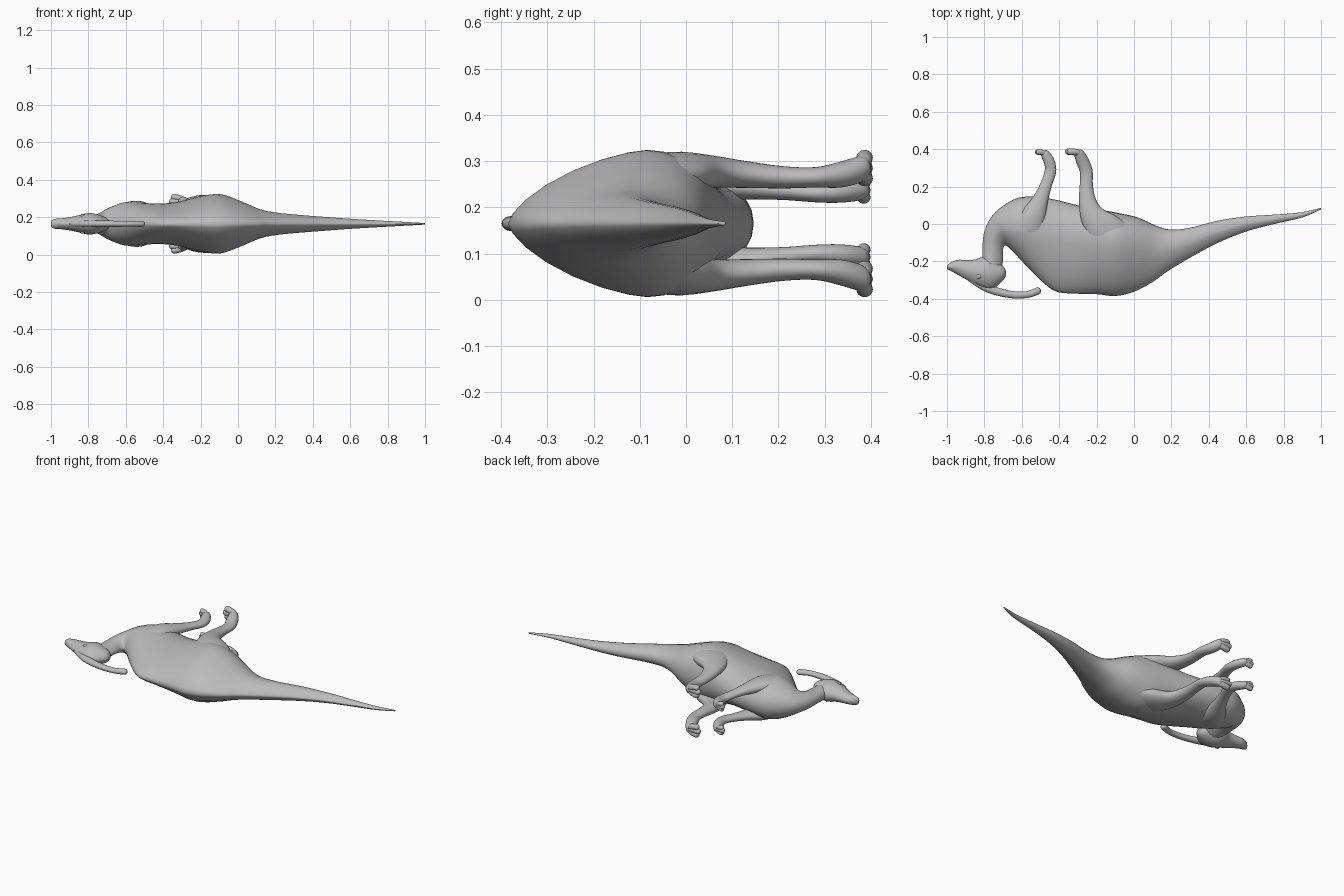
import bpy, bmesh, math
from mathutils import Vector

if "Cube" in bpy.data.objects:
    bpy.data.objects.remove(bpy.data.objects["Cube"], do_unlink=True)

MID = 0.165          # height of the symmetry plane
SIDES = 28

skin = bpy.data.materials.new("grey_skin")
skin.use_nodes = True
skin.diffuse_color = (0.5, 0.5, 0.5, 1)
skin.node_tree.nodes["Principled BSDF"].inputs["Base Color"].default_value = (0.5, 0.5, 0.5, 1)


def smooth_rows(rows, steps=4):
    """Catmull-Rom interpolation between the given rows."""
    out = []
    for i in range(len(rows) - 1):
        p = [rows[max(0, min(len(rows) - 1, i + k))] for k in (-1, 0, 1, 2)]
        for s in range(steps):
            t = s / steps
            out.append([0.5 * (2 * b + (c - a) * t + (2 * a - 5 * b + 4 * c - d) * t * t
                               + (3 * b - a - 3 * c + d) * t ** 3)
                        for a, b, c, d in zip(*p)])
    out.append(list(rows[-1]))
    return out


def finish(name, bm):
    bmesh.ops.recalc_face_normals(bm, faces=bm.faces)
    me = bpy.data.meshes.new(name)
    bm.to_mesh(me)
    bm.free()
    me.materials.append(skin)
    for f in me.polygons:
        f.use_smooth = True
    ob = bpy.data.objects.new(name, me)
    bpy.context.collection.objects.link(ob)
    return ob


def loft(name, rows, back_exp=2.0, belly_exp=2.0):
    """Rows: back x, back y, belly x, belly y, half width, widest fraction, height offset."""
    bm = bmesh.new()
    rings = []
    for bx, by, fx, fy, hw, w, dz in smooth_rows(rows):
        ring = []
        for k in range(SIDES):
            a = 2 * math.pi * k / SIDES
            c, s = math.cos(a), math.sin(a)
            e = 2 / (back_exp if c > 0 else belly_exp)
            along = abs(c) ** e
            t = w - w * along if c > 0 else w + (1 - w) * along
            z = math.copysign(abs(s) ** e, s) * max(hw, 0.001)
            ring.append(bm.verts.new((bx + (fx - bx) * t, by + (fy - by) * t, MID + dz + z)))
        rings.append(ring)
    for r0, r1 in zip(rings, rings[1:]):
        for k in range(SIDES):
            j = (k + 1) % SIDES
            bm.faces.new((r0[k], r0[j], r1[j], r1[k]))
    bm.faces.new(rings[0])
    bm.faces.new(rings[-1])
    return finish(name, bm)


def limb(name, pts, side=1):
    """Points: x, y, height offset, radius in the plane, radius in height."""
    rows = []
    for i, (x, y, dz, r, rz) in enumerate(pts):
        a, b = pts[max(i - 1, 0)], pts[min(i + 1, len(pts) - 1)]
        d = Vector((b[0] - a[0], b[1] - a[1])).normalized()
        n = Vector((-d.y, d.x)) * r
        rows.append((x - n.x, y - n.y, x + n.x, y + n.y, rz, 0.5, side * dz))
    return loft(name, rows)


# Body from tail tip to the top of the neck
body = [
    (1.0, .078, 1.0, .086, .004, .5), (.9, .035, .89, .062, .010, .5),
    (.75, .0, .75, .05, .018, .5), (.6, -.04, .6, .04, .027, .5),
    (.45, -.10, .45, .018, .038, .5), (.3, -.18, .3, -.02, .05, .52),
    (.18, -.252, .20, -.03, .062, .55), (.1, -.31, .12, -.01, .08, .6),
    (0, -.362, .02, .035, .122, .65), (-.1, -.385, -.09, .06, .158, .67),
    (-.2, -.375, -.2, .08, .148, .66), (-.32, -.372, -.32, .105, .118, .65),
    (-.42, -.36, -.42, .13, .108, .62), (-.5, -.30, -.52, .145, .112, .58),
    (-.58, -.22, -.62, .14, .116, .55), (-.645, -.15, -.71, .09, .09, .5),
    (-.685, -.115, -.765, .035, .062, .5), (-.70, -.135, -.80, -.04, .047, .5),
    (-.70, -.185, -.81, -.12, .04, .5), (-.71, -.25, -.81, -.20, .04, .5),
    (-.74, -.29, -.81, -.25, .03, .5)]
loft("body", [r + (0,) for r in body], 1.5, 2.1)

# Head: skull and beak
head = [
    (-.685, -.275, -.685, -.25, .008), (-.70, -.30, -.70, -.225, .03),
    (-.75, -.345, -.75, -.19, .05), (-.80, -.345, -.80, -.175, .057),
    (-.85, -.323, -.85, -.19, .046), (-.90, -.295, -.90, -.192, .035),
    (-.945, -.27, -.945, -.192, .029), (-.98, -.25, -.98, -.207, .026),
    (-.996, -.242, -.996, -.22, .018), (-1.0, -.236, -1.0, -.226, .006)]
loft("head", [r + (.5, 0) for r in head], 1.7, 2.0)

# Backswept tubular crest
limb("crest", [
    (-.90, -.285, 0, .008, .012), (-.80, -.335, 0, .022, .018),
    (-.72, -.364, 0, .021, .017), (-.64, -.379, 0, .019, .016),
    (-.57, -.377, 0, .018, .015), (-.525, -.362, 0, .019, .016),
    (-.507, -.353, 0, .017, .014), (-.500, -.349, 0, .006, .005)])

hind = [
    (-.03, -.18, .07, .05, .02), (-.08, -.12, .085, .11, .05),
    (-.16, -.03, .105, .10, .05), (-.225, .05, .112, .065, .036),
    (-.25, .13, .106, .045, .029), (-.255, .21, .100, .035, .024),
    (-.255, .28, .100, .034, .022), (-.275, .335, .106, .034, .028),
    (-.295, .38, .118, .026, .028), (-.30, .395, .12, .014, .014)]
fore = [
    (-.585, -.10, .06, .05, .02), (-.57, -.04, .07, .085, .045),
    (-.535, .05, .085, .065, .038), (-.50, .13, .08, .042, .028),
    (-.47, .21, .072, .031, .021), (-.447, .28, .066, .031, .02),
    (-.452, .33, .068, .029, .023), (-.475, .375, .072, .024, .022),
    (-.482, .392, .072, .012, .012)]


def toes(name, x, y, dz, spread, length, r, side):
    for i in (-1, 0, 1):
        tip = length * (1 if i == 0 else .85)
        limb(f"{name}_{i + 2}", [
            (x + .02, y - .02, dz + i * spread * .4, r * .6, r * .6),
            (x, y, dz + i * spread * .6, r, r),
            (x - tip * .6, y + .004, dz + i * spread, r * 1.05, r),
            (x - tip * .9, y + .005, dz + i * spread, r * .85, r * .8),
            (x - tip, y + .005, dz + i * spread, r * .3, r * .3)], side)


# Legs, feet and eyes on both sides
for side, label in ((1, "upper"), (-1, "lower")):
    limb(label + "_hind_leg", hind, side)
    limb(label + "_fore_leg", fore, side)
    toes(label + "_hind_toe", -.30, .382, .120, .022, .068, .017, side)
    toes(label + "_fore_toe", -.483, .380, .072, .015, .045, .014, side)
    bm = bmesh.new()
    bmesh.ops.create_uvsphere(bm, u_segments=16, v_segments=10, radius=.016)
    eye = finish(label + "_eye", bm)
    eye.scale = (1, .8, .6)
    eye.location = (-.83, -.28, MID + side * .043)
